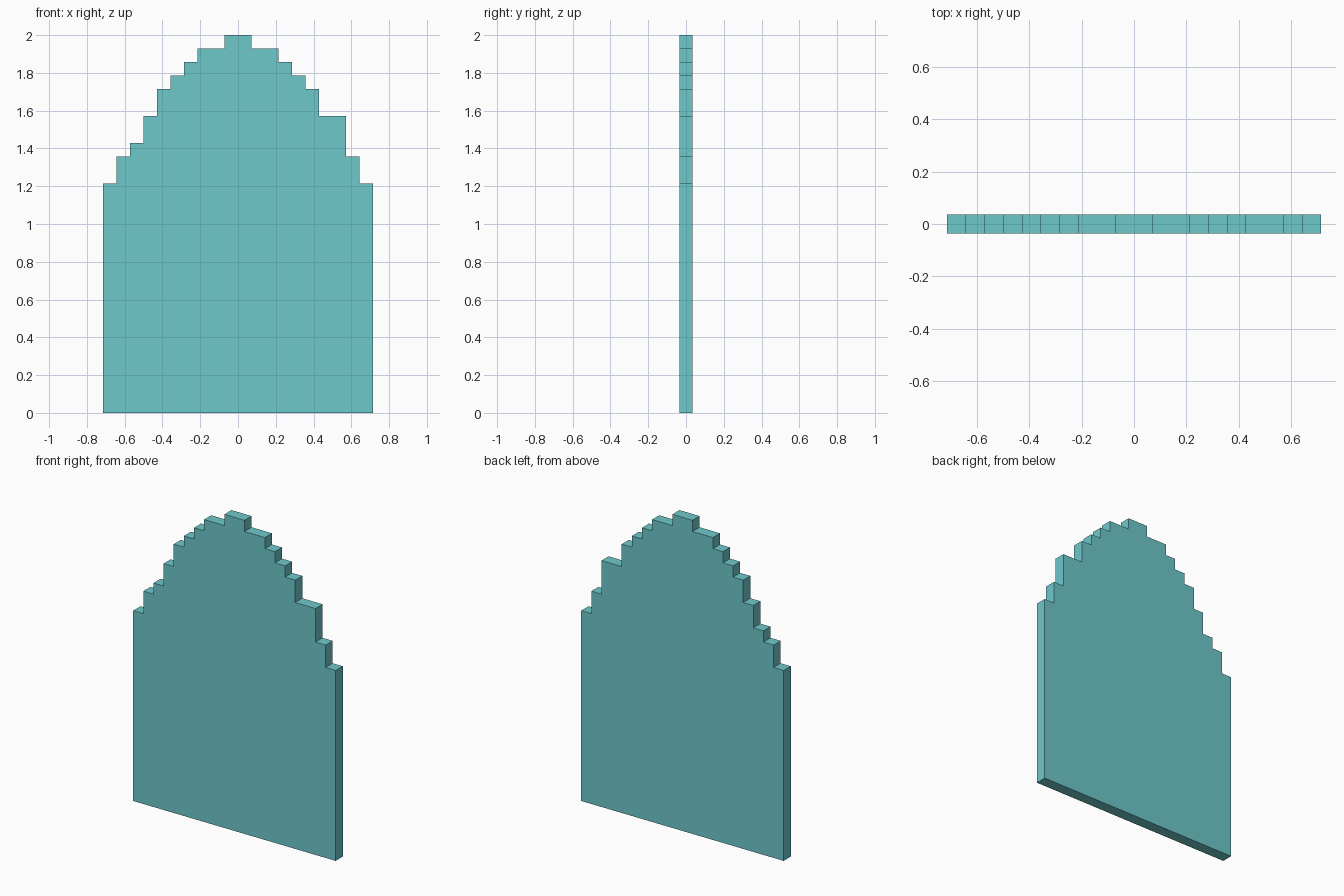
import bpy, bmesh

if "Cube" in bpy.data.objects:
    bpy.data.objects.remove(bpy.data.objects["Cube"])

U = 2 / 28  # one step of the stepped outline

teal = bpy.data.materials.new("teal")
teal.diffuse_color = (0.156, 0.578, 0.597, 1)
teal.use_nodes = True
teal.node_tree.nodes["Principled BSDF"].inputs["Base Color"].default_value = teal.diffuse_color

# Column tops as (right edge, height) in steps, left to right from x = -10
columns = [(-9, 17), (-8, 19), (-7, 20), (-6, 22), (-5, 24), (-4, 25), (-3, 26),
           (-1, 27), (1, 28), (3, 27), (4, 26), (5, 25), (6, 24), (8, 22),
           (9, 19), (10, 17)]

# Stepped outline of the panel
outline = [(-10, 0)]
left = -10
for right, height in columns:
    outline += [(left, height), (right, height)]
    left = right
outline.append((10, 0))

# Extrude the outline to a slab one step thick
bm = bmesh.new()
face = bm.faces.new([bm.verts.new((x * U, -U / 2, z * U)) for x, z in outline])
ext = bmesh.ops.extrude_face_region(bm, geom=[face])
verts = [g for g in ext["geom"] if isinstance(g, bmesh.types.BMVert)]
bmesh.ops.translate(bm, verts=verts, vec=(0, U, 0))
bmesh.ops.recalc_face_normals(bm, faces=bm.faces)

mesh = bpy.data.meshes.new("arched_panel")
bm.to_mesh(mesh)
bm.free()
mesh.materials.append(teal)
panel = bpy.data.objects.new("arched_panel", mesh)
bpy.context.collection.objects.link(panel)
